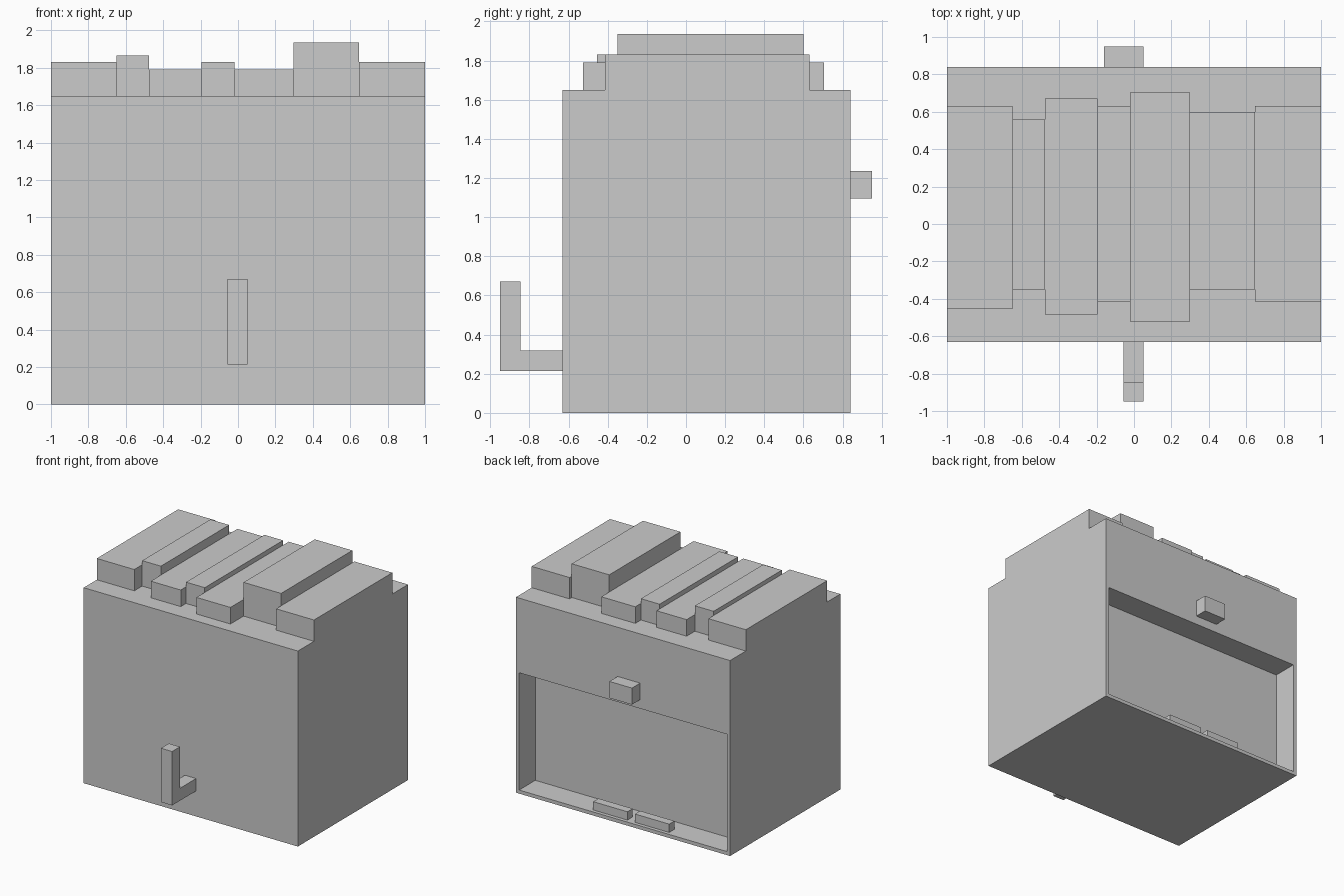
import bpy
import bmesh

if "Cube" in bpy.data.objects:
    bpy.data.objects.remove(bpy.data.objects["Cube"])


def box(name, x, y, z):
    """Axis-aligned box from (min, max) ranges."""
    bm = bmesh.new()
    bmesh.ops.create_cube(bm, size=1)
    for v in bm.verts:
        v.co = [r[0] if c < 0 else r[1] for c, r in zip(v.co, (x, y, z))]
    mesh = bpy.data.meshes.new(name)
    bm.to_mesh(mesh)
    bm.free()
    obj = bpy.data.objects.new(name, mesh)
    bpy.context.collection.objects.link(obj)
    return obj


FRONT, BACK, TOP = -0.63, 0.84, 1.65

# Cabinet with a shallow recess cut into the back
body = box("body", (-1, 1), (FRONT, BACK), (0, TOP))
cutter = box("recess_cutter", (-0.97, 0.97), (0.625, BACK + 0.2), (0.03, 1.02))
cutter.hide_render = True
cutter.hide_viewport = True
cut = body.modifiers.new("recess", 'BOOLEAN')
cut.operation = 'DIFFERENCE'
cut.solver = 'EXACT'
cut.object = cutter

# Row of slabs on top: x start, x end, y front, y back, top height
slabs = [
    (-1.0, -0.65, -0.455, 0.63, 1.83),
    (-0.65, -0.475, -0.35, 0.56, 1.865),
    (-0.475, -0.195, -0.485, 0.67, 1.79),
    (-0.195, -0.02, -0.415, 0.63, 1.83),
    (-0.02, 0.297, -0.525, 0.705, 1.79),
    (0.297, 0.647, -0.35, 0.60, 1.935),
    (0.647, 1.0, -0.415, 0.63, 1.83),
]
for i, (x0, x1, y0, y1, h) in enumerate(slabs, 1):
    box(f"top_slab_{i}", (x0, x1), (y0, y1), (TOP, h))

# L-shaped front hook, extruded from its side profile
profile = [(FRONT, 0.215), (-0.95, 0.215), (-0.95, 0.67),
           (-0.845, 0.67), (-0.845, 0.32), (FRONT, 0.32)]
bm = bmesh.new()
face = bm.faces.new([bm.verts.new((-0.055, y, z)) for y, z in profile])
ext = bmesh.ops.extrude_face_region(bm, geom=[face])
for v in ext["geom"]:
    if isinstance(v, bmesh.types.BMVert):
        v.co.x = 0.05
bmesh.ops.recalc_face_normals(bm, faces=bm.faces)
mesh = bpy.data.meshes.new("front_hook")
bm.to_mesh(mesh)
bm.free()
bpy.context.collection.objects.link(bpy.data.objects.new("front_hook", mesh))

# Back knob
box("back_knob", (-0.16, 0.05), (BACK, 0.95), (1.095, 1.235))

# Two small blocks on the recess floor
for i, x in enumerate((-0.41, -0.02), 1):
    box(f"recess_block_{i}", (x, x + 0.32), (0.74, 0.81), (0.03, 0.10))
